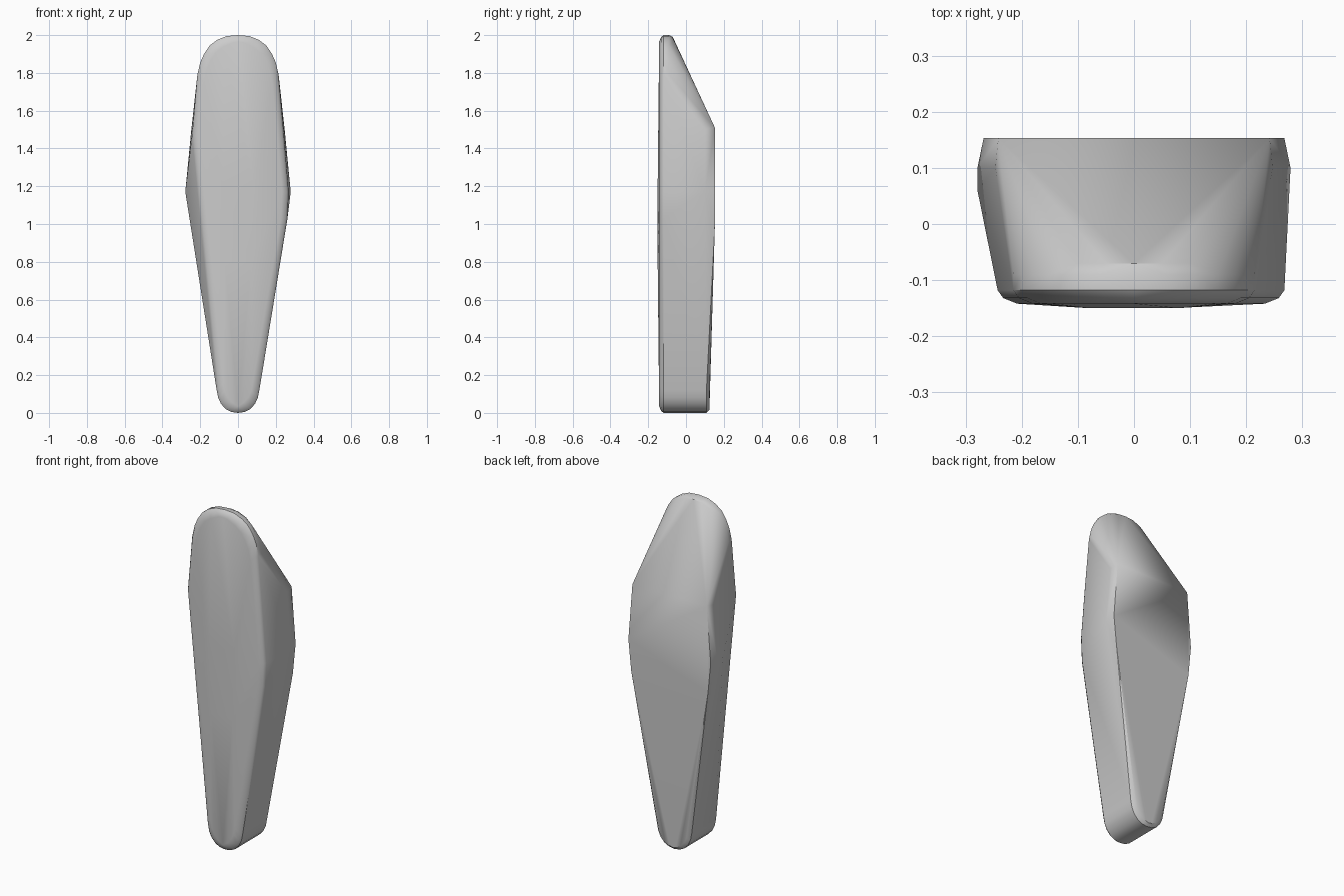
import bpy
import bmesh
from math import radians

cube = bpy.data.objects.get("Cube")
if cube:
    bpy.data.objects.remove(cube, do_unlink=True)

# Plain grey surface
grey = bpy.data.materials.new("grey")
grey.use_nodes = True
colour = (0.6, 0.6, 0.6, 1)
grey.diffuse_color = colour
grey.node_tree.nodes["Principled BSDF"].inputs["Base Color"].default_value = colour

bm = bmesh.new()


def ring(y, outline, inset=0.0):
    """Place a flat outline at depth y, pulled inward by inset."""
    for x, z in outline:
        sx = (x > 0) - (x < 0)
        dz = inset if z < 0.15 else -inset if z > 1.75 else 0
        bm.verts.new((x - sx * inset, y, z + dz))


def both(points):
    return points + [(-x, z) for x, z in points if x]


# Rounded ends shared by the front and back layers
crown = both([(0, 2), (0.06, 1.995), (0.11, 1.975), (0.15, 1.945),
              (0.18, 1.9), (0.2, 1.855), (0.215, 1.79)])
toe = both([(0, 0), (0.035, 0.005), (0.065, 0.02), (0.09, 0.048),
            (0.105, 0.08), (0.113, 0.12)])

# Front face: uneven flanks, softened rim and a faintly domed middle
flanks = [(0.268, 1.17), (0.262, 1.03), (0.245, 1.45), (-0.243, 1.47)]
ring(-0.118, crown + toe + flanks)
ring(-0.132, crown + toe + flanks, 0.01)
ring(-0.142, crown + toe + flanks, 0.035)
ring(-0.15, [(-0.08, 1.2), (0.08, 1.2), (-0.07, 0.8), (0.07, 0.8)])

# Rim of the crown where the sloped top begins
ring(-0.09, crown)
ring(-0.07, crown[:3] + crown[7:9], 0.01)

# Back face: wide shoulders, waist and rounded toe
ring(0.153, both([(0.242, 1.51), (0.268, 1.18), (0.25, 1.0)]))
ring(0.1, both([(0.279, 1.17), (0.247, 1.5)]))
ring(0.06, [(-0.279, 1.17)])
ring(0.108, toe)
ring(0.124, toe, 0.015)

# Skin the layers and merge flat areas
hull = bmesh.ops.convex_hull(bm, input=bm.verts[:])
loose = {g for g in hull["geom_interior"] + hull["geom_unused"]
         if isinstance(g, bmesh.types.BMVert)}
bmesh.ops.delete(bm, geom=list(loose), context='VERTS')
bmesh.ops.dissolve_limit(bm, angle_limit=radians(0.5),
                         verts=bm.verts[:], edges=bm.edges[:])
bmesh.ops.recalc_face_normals(bm, faces=bm.faces[:])

mesh = bpy.data.meshes.new("tapered_body")
bm.to_mesh(mesh)
bm.free()
body = bpy.data.objects.new("tapered_body", mesh)
mesh.materials.append(grey)
bpy.context.collection.objects.link(body)

# Smooth rims with sharp main edges
bpy.ops.object.select_all(action='DESELECT')
bpy.context.view_layer.objects.active = body
body.select_set(True)
bpy.ops.object.shade_smooth_by_angle(angle=radians(35))
